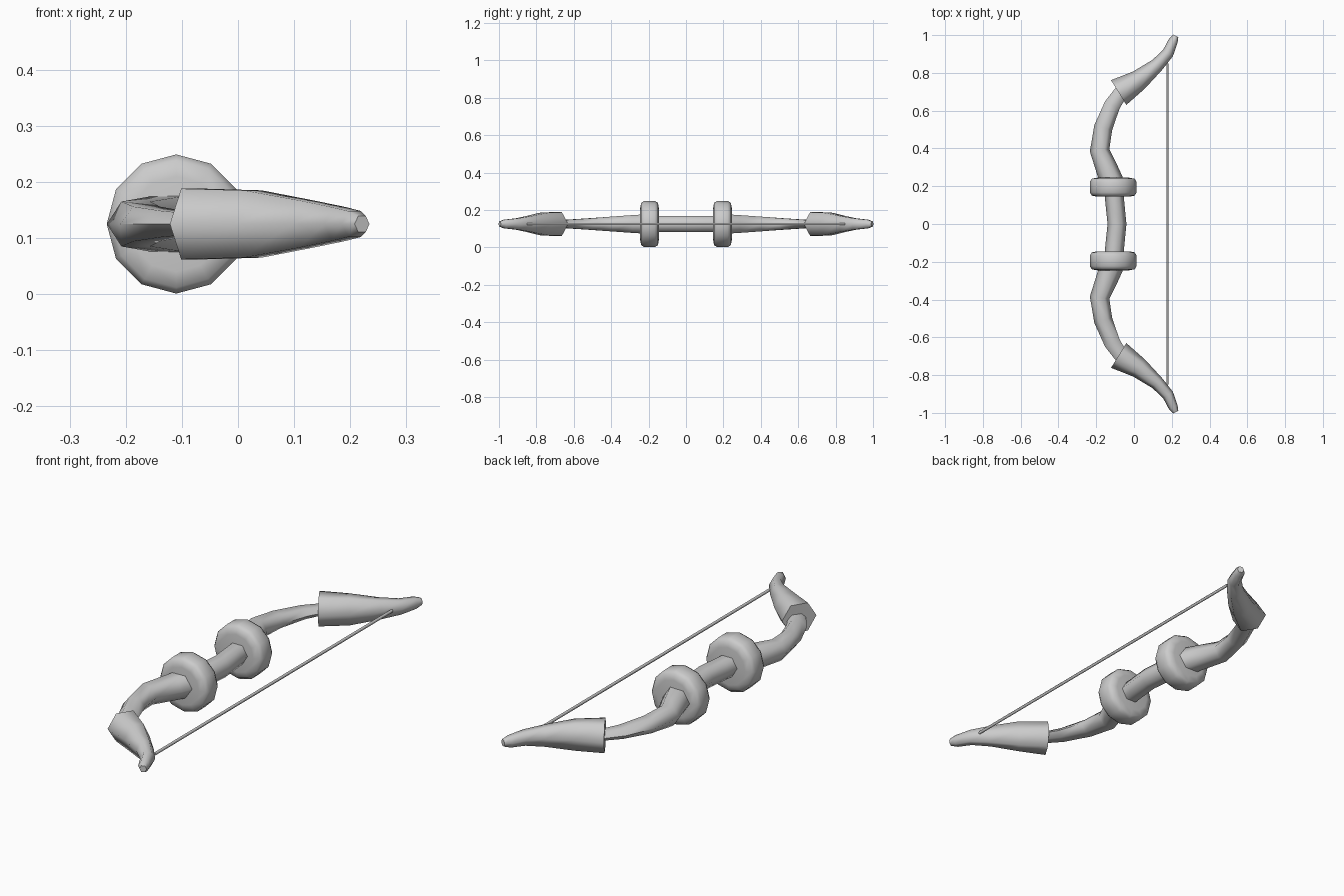
import bpy, bmesh, math
from mathutils import Vector

cube = bpy.data.objects.get("Cube")
if cube:
    bpy.data.objects.remove(cube)

MID_Z = 0.125

grey = bpy.data.materials.new("plain grey")
grey.use_nodes = True
colour = (0.6, 0.6, 0.6, 1)
grey.diffuse_color = colour
grey.node_tree.nodes["Principled BSDF"].inputs["Base Color"].default_value = colour


def sweep(name, stations, side=1, sides=6, angle=70):
    """Closed tube through stations (x, y, half width in plan, half height)."""
    bm = bmesh.new()
    points = [Vector((s[0], s[1] * side, MID_Z)) for s in stations]
    peak = max(math.sin(math.tau * k / sides) for k in range(sides))
    rings = []
    for i, (p, s) in enumerate(zip(points, stations)):
        before, after = points[max(i - 1, 0)], points[min(i + 1, len(points) - 1)]
        along = (after - before).normalized()
        across = Vector((along.y, -along.x, 0))
        ring = []
        for k in range(sides):
            a = math.tau * k / sides
            offset = across * (s[2] * math.cos(a))
            offset.z = s[3] * math.sin(a) / peak
            ring.append(bm.verts.new(p + offset))
        rings.append(ring)
    for low, high in zip(rings, rings[1:]):
        for k in range(sides):
            n = (k + 1) % sides
            bm.faces.new((low[k], low[n], high[n], high[k]))
    bm.faces.new(rings[0])
    bm.faces.new(rings[-1])
    bmesh.ops.recalc_face_normals(bm, faces=bm.faces)
    mesh = bpy.data.meshes.new(name)
    bm.to_mesh(mesh)
    bm.free()
    mesh.materials.append(grey)
    obj = bpy.data.objects.new(name, mesh)
    bpy.context.collection.objects.link(obj)
    bpy.ops.object.select_all(action="DESELECT")
    obj.select_set(True)
    bpy.context.view_layer.objects.active = obj
    bpy.ops.object.shade_smooth_by_angle(angle=math.radians(angle))
    return obj


# Hand grip, bowed slightly toward the string
sweep("grip", [(-0.11, -0.2, 0.05, 0.042), (-0.1, -0.1, 0.05, 0.042),
               (-0.09, 0, 0.05, 0.042), (-0.1, 0.1, 0.05, 0.042),
               (-0.11, 0.2, 0.05, 0.042)])

# Bowstring
sweep("string", [(0.177, -0.85, 0.006, 0.006), (0.177, 0.85, 0.006, 0.006)])

limb = [(-0.11, 0.2, 0.065, 0.052), (-0.135, 0.27, 0.06, 0.048),
        (-0.182, 0.39, 0.052, 0.04), (-0.163, 0.51, 0.049, 0.031),
        (-0.115, 0.63, 0.043, 0.023), (-0.06, 0.71, 0.036, 0.018)]

horn = [(-0.081, 0.696, 0.077, 0.063), (0.026, 0.762, 0.055, 0.06),
        (0.122, 0.841, 0.037, 0.042), (0.18, 0.905, 0.031, 0.03),
        (0.208, 0.97, 0.025, 0.023), (0.221, 0.996, 0.015, 0.014)]

# Rounded collar rim: offset along the bow and radius
collar = [(-0.05, 0.085), (-0.045, 0.113), (-0.028, 0.124),
          (0.028, 0.124), (0.045, 0.113), (0.05, 0.085)]

for label, side in (("front", -1), ("back", 1)):
    sweep(label + "_limb", limb, side)
    sweep(label + "_horn_tip", horn, side)
    sweep(label + "_collar", [(-0.11, 0.195 + y, r, r) for y, r in collar],
          side, sides=12)
